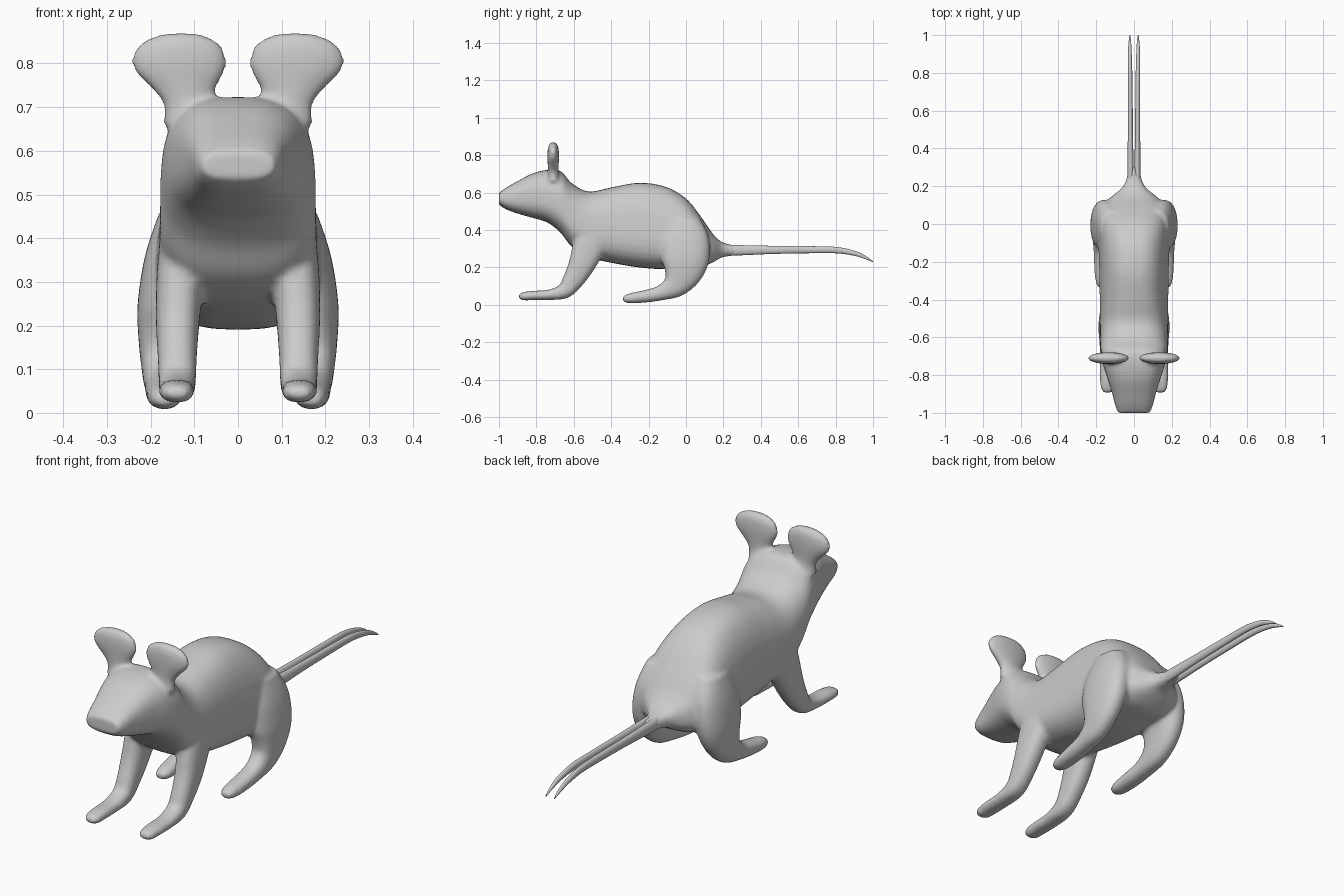
import bpy
from math import sin, cos, pi, copysign
from mathutils import Vector

if "Cube" in bpy.data.objects:
    bpy.data.objects.remove(bpy.data.objects["Cube"])

SIDES = 32


def spline(rows, steps=5):
    """Catmull-Rom interpolation through rows of numbers."""
    out = []
    for i in range(len(rows) - 1):
        a, b = rows[max(i - 1, 0)], rows[i]
        c, d = rows[i + 1], rows[min(i + 2, len(rows) - 1)]
        for k in range(steps):
            t = k / steps
            out.append([q + 0.5 * t * (r - p + t * (2*p - 5*q + 4*r - s + t * (3*(q - r) + s - p)))
                        for p, q, r, s in zip(a, b, c, d)])
    return out + [list(rows[-1])]


def loft(name, rows, power=2.0, upright=False):
    """Skin rows of (x, y, z, half width, half depth, taper)."""
    rows = spline(rows)
    centers = [Vector(r[:3]) for r in rows]
    verts, faces = [], []
    for i, (x, y, z, a, b, taper) in enumerate(rows):
        a, b = max(a, 0.001), max(b, 0.001)
        if upright:
            tangent = Vector((0, 1, 0))
        else:
            tangent = centers[min(i + 1, len(rows) - 1)] - centers[max(i - 1, 0)]
            tangent.x = 0
            tangent.normalize()
        up = Vector((1, 0, 0)).cross(tangent)
        for j in range(SIDES):
            c, s = cos(2*pi*j/SIDES), sin(2*pi*j/SIDES)
            u = copysign(abs(c) ** (2/power), c)
            v = copysign(abs(s) ** (2/power), s)
            verts.append(centers[i] + Vector((a*u*(1 - taper*v), 0, 0)) + up*b*v)
    for i in range(len(rows) - 1):
        for j in range(SIDES):
            k = (j + 1) % SIDES
            faces.append((i*SIDES + j, i*SIDES + k, (i+1)*SIDES + k, (i+1)*SIDES + j))
    faces.append(tuple(range(SIDES))[::-1])
    faces.append(tuple(range((len(rows)-1)*SIDES, len(rows)*SIDES)))
    mesh = bpy.data.meshes.new(name)
    mesh.from_pydata([tuple(v) for v in verts], [], faces)
    mesh.polygons.foreach_set("use_smooth", [True] * len(mesh.polygons))
    obj = bpy.data.objects.new(name, mesh)
    bpy.context.collection.objects.link(obj)
    return obj


# Head, torso and rump: y, top, bottom, half width, taper
profile = [
    (-1.0, .60, .535, .085, .0), (-.96, .628, .51, .10, .0), (-.90, .662, .488, .115, .0),
    (-.82, .703, .465, .14, .02), (-.74, .722, .44, .165, .04), (-.67, .715, .385, .177, .04),
    (-.61, .65, .31, .178, .06), (-.52, .606, .255, .178, .10), (-.40, .628, .225, .177, .14),
    (-.25, .653, .20, .178, .16), (-.11, .632, .19, .182, .17), (0, .569, .195, .185, .15),
    (.08, .472, .20, .17, .10), (.14, .385, .225, .125, .05), (.19, .337, .253, .065, 0),
    (.24, .322, .262, .04, 0), (.30, .312, .27, .030, 0)]
parts = [loft("body", [(0, y, (t+b)/2, w, (t-b)/2, k) for y, t, b, w, k in profile], 2.7, True)]

# Limbs and ears on both sides
front_leg = [(.125, -.47, .42, .05, .10, 0), (.132, -.515, .32, .054, .09, 0),
             (.138, -.56, .21, .05, .07, 0), (.139, -.605, .13, .045, .056, 0),
             (.139, -.65, .075, .043, .042, 0), (.14, -.73, .054, .041, .028, 0),
             (.14, -.82, .05, .041, .025, 0), (.14, -.87, .046, .036, .022, 0),
             (.14, -.893, .045, .022, .012, 0)]
hind_leg = [(.12, -.02, .46, .06, .09, 0), (.145, -.01, .36, .068, .13, 0),
            (.163, -.005, .25, .067, .13, 0), (.172, -.02, .17, .056, .105, 0),
            (.173, -.06, .105, .048, .07, 0), (.172, -.13, .066, .043, .042, 0),
            (.17, -.21, .047, .042, .034, 0), (.168, -.30, .035, .037, .027, 0),
            (.168, -.338, .031, .022, .014, 0)]
ear = [(.115, -.71, .66, .058, .035, 0), (.115, -.71, .705, .056, .03, 0),
       (.124, -.71, .74, .072, .029, 0), (.133, -.71, .78, .103, .031, 0),
       (.135, -.71, .81, .109, .031, 0), (.134, -.71, .84, .097, .028, 0),
       (.131, -.71, .861, .066, .02, 0), (.13, -.71, .87, .03, .01, 0)]
tail = [(.018, .12, .295, .018, .025, 0), (.018, .25, .292, .017, .028, 0),
        (.019, .45, .294, .014, .022, 0), (.020, .65, .295, .013, .019, 0),
        (.021, .80, .293, .012, .017, 0), (.022, .90, .276, .010, .013, 0),
        (.022, .96, .253, .007, .008, 0), (.022, 1.0, .23, .002, .002, 0)]
for sign, side in ((1, "left"), (-1, "right")):
    for name, rows, power in (("front_leg", front_leg, 2.4), ("hind_leg", hind_leg, 2.3),
                              ("ear", ear, 2.0), ("tail", tail, 2.0)):
        obj = loft(f"{name}_{side}", [(sign * r[0], *r[1:]) for r in rows], power)
        if name != "tail":
            parts.append(obj)

# Fuse the body parts into one soft skin
bpy.ops.object.select_all(action='DESELECT')
for p in parts:
    p.select_set(True)
body = parts[0]
bpy.context.view_layer.objects.active = body
bpy.ops.object.join()
remesh = body.modifiers.new("fuse", 'REMESH')
remesh.mode = 'VOXEL'
remesh.voxel_size = 0.009
remesh.use_smooth_shade = True
smooth = body.modifiers.new("soften", 'SMOOTH')
smooth.factor = 0.5
smooth.iterations = 10
